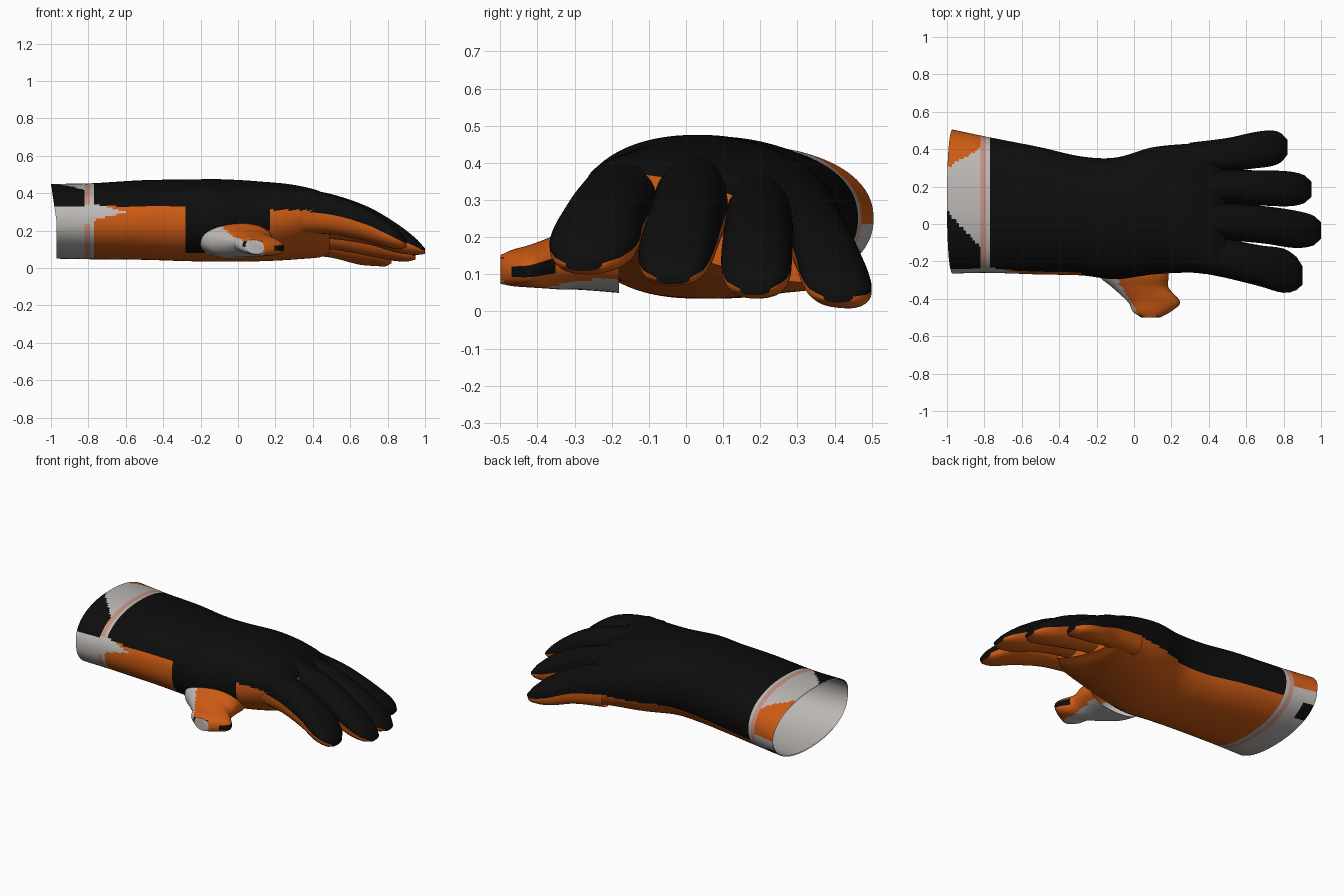
import bpy, bmesh, math

if "Cube" in bpy.data.objects:
    bpy.data.objects.remove(bpy.data.objects["Cube"])

# Colours
def mat(name, rgb):
    m = bpy.data.materials.new(name)
    m.diffuse_color = (*rgb, 1)
    m.use_nodes = True
    m.node_tree.nodes["Principled BSDF"].inputs["Base Color"].default_value = m.diffuse_color
    return m

MATS = [mat("black_fabric", (0.004, 0.004, 0.004)),
        mat("orange_grip", (0.62, 0.105, 0.007)),
        mat("pale_grey", (0.5, 0.48, 0.46)),
        mat("pink_stitch", (0.56, 0.28, 0.22))]
BLACK, ORANGE, GREY, PINK = range(4)


def spline(st, t):
    """Catmull-Rom through stations whose first value is the position."""
    i = max(k for k in range(len(st) - 1) if st[k][0] <= t + 1e-9)
    p1, p2 = st[i], st[i + 1]
    h = p2[0] - p1[0]
    u = (t - p1[0]) / h
    out = []
    for j in range(1, len(p1)):
        d = (p2[j] - p1[j]) / h
        m1 = m2 = d
        if i > 0:
            m1 = (p2[j] - st[i - 1][j]) / (p2[0] - st[i - 1][0])
        if i + 2 < len(st):
            m2 = (st[i + 2][j] - p1[j]) / (st[i + 2][0] - p1[0])
        out.append((2*u**3 - 3*u*u + 1) * p1[j] + (u**3 - 2*u*u + u) * h * m1
                   + (3*u*u - 2*u**3) * p2[j] + (u**3 - u*u) * h * m2)
    return out


def loft(name, st, rule, step=0.015, segs=40, power=2.2, place=None,
         cap_mat=None, flip=False):
    """Skin along stations (t, side, z, half_width, half_height, tilt)."""
    ts = []
    for a, b in zip(st, st[1:]):
        n = max(1, round((b[0] - a[0]) / step))
        ts += [a[0] + (b[0] - a[0]) * k / n for k in range(n)]
    ts.append(st[-1][0])
    bm = bmesh.new()
    rings = []
    for t in ts:
        yc, zc, w, h, tilt = spline(st, t)
        ring = []
        for k in range(segs):
            a = 2 * math.pi * k / segs
            c, s = math.cos(a), math.sin(a)
            y = w * math.copysign(abs(c) ** (2 / power), c)
            z = zc + h * math.copysign(abs(s) ** (2 / power), s) - tilt * y
            p = (t, yc + y, z)
            ring.append(bm.verts.new(place(p) if place else p))
        rings.append(ring)
    for r0, r1 in zip(rings, rings[1:]):
        for k in range(segs):
            n = (k + 1) % segs
            f = bm.faces.new((r0[k], r1[k], r1[n], r0[n]))
            f.material_index = rule(f.calc_center_median(),
                                    math.sin(2 * math.pi * (k + 0.5) / segs))
    if cap_mat is not None:
        bm.faces.new(rings[-1]).material_index = cap_mat
    if cap_mat is not None and not flip:
        bmesh.ops.recalc_face_normals(bm, faces=bm.faces)
    # make the walls face outward (or inward for linings)
    top = max(bm.faces, key=lambda f: f.calc_center_median().z)
    top.normal_update()
    if (top.normal.z > 0) == flip:
        bmesh.ops.reverse_faces(bm, faces=bm.faces)
    me = bpy.data.meshes.new(name)
    bm.to_mesh(me)
    bm.free()
    for m in MATS:
        me.materials.append(m)
    ob = bpy.data.objects.new(name, me)
    bpy.context.collection.objects.link(ob)
    bpy.ops.object.select_all(action='DESELECT')
    ob.select_set(True)
    bpy.context.view_layer.objects.active = ob
    bpy.ops.object.shade_smooth_by_angle(angle=math.radians(50))
    return ob


# Palm and cuff colouring
def palm_rule(c, s):
    x, y, z = c
    if x < -0.82:
        if z > 0.33 and y < 0.07 - (x + 1) * 1.1:
            return BLACK
        if y > 0.3 + (x + 1) * 0.6 and z > 0.24:
            return ORANGE
        if y > 0.38 and z < 0.16 and x < -0.9:
            return BLACK
        return GREY
    if x < -0.79:
        return GREY if y < 0 and 0.24 < z < 0.34 else PINK
    if x < -0.77:
        return GREY
    if y < 0.08:
        if x < -0.6 and y < -0.1 and abs(z - 0.3) < 0.045 * (-0.6 - x) / 0.17:
            return GREY
        edge = 0.33 if x < -0.28 else 0.08 if x < 0 else 0.2 if x < 0.17 else 0.31
    else:
        edge = 0.17
    return BLACK if z > edge and s > -0.85 else ORANGE


def slant(p):
    # cuff rim leans back at the top
    x, y, z = p
    k = max(0, (-0.85 - x) / 0.12)
    return (x - 0.03 * k * max(0, min(1, (z - 0.25) / 0.2)), y, z)


palm = [(-0.97, 0.12, 0.25, 0.385, 0.2, 0),
        (-0.79, 0.103, 0.25, 0.364, 0.203, 0),
        (-0.5, 0.07, 0.257, 0.34, 0.213, 0),
        (-0.28, 0.043, 0.255, 0.318, 0.218, 0),
        (-0.1, 0.03, 0.255, 0.325, 0.22, 0),
        (0.1, 0.07, 0.25, 0.34, 0.213, 0.05),
        (0.3, 0.085, 0.245, 0.345, 0.19, 0.15),
        (0.43, 0.085, 0.235, 0.355, 0.145, 0.27),
        (0.49, 0.085, 0.225, 0.34, 0.1, 0.3)]
loft("palm_and_cuff", palm, palm_rule, step=0.01, segs=120, place=slant,
     cap_mat=ORANGE)

# Thin lining inside the open cuff
lining = [(t, y, z, w - 0.006, h - 0.006, k) for t, y, z, w, h, k in palm[:6]]
loft("cuff_lining", lining, lambda c, s: GREY, step=0.1, segs=40, place=slant,
     flip=True)


# Fingers: black backs, orange undersides
def finger_rule(c, s):
    return BLACK if s > -0.08 else ORANGE


fingers = {
    "index_finger": [(0.3, -0.14, 0.305, 0.11, 0.12, 0), (0.5, -0.185, 0.285, 0.105, 0.105, 0),
                     (0.68, -0.225, 0.235, 0.11, 0.09, 0), (0.8, -0.25, 0.18, 0.118, 0.07, 0),
                     (0.87, -0.265, 0.145, 0.088, 0.045, 0), (0.9, -0.275, 0.13, 0.05, 0.02, 0)],
    "middle_finger": [(0.3, 0.02, 0.29, 0.1, 0.14, 0), (0.5, 0.012, 0.275, 0.1, 0.12, 0),
                      (0.7, -0.005, 0.225, 0.1, 0.1, 0), (0.86, -0.028, 0.155, 0.1, 0.075, 0),
                      (0.96, -0.035, 0.11, 0.08, 0.04, 0), (1.0, -0.035, 0.09, 0.045, 0.015, 0)],
    "ring_finger": [(0.3, 0.195, 0.25, 0.095, 0.14, 0.1), (0.5, 0.197, 0.22, 0.092, 0.12, 0.1),
                    (0.7, 0.192, 0.165, 0.094, 0.1, 0.1), (0.83, 0.188, 0.115, 0.093, 0.075, 0.1),
                    (0.91, 0.186, 0.08, 0.075, 0.045, 0), (0.95, 0.186, 0.06, 0.04, 0.015, 0)],
    "little_finger": [(0.3, 0.35, 0.2, 0.085, 0.12, 0.3), (0.5, 0.37, 0.165, 0.09, 0.105, 0.3),
                      (0.65, 0.395, 0.11, 0.097, 0.085, 0.3), (0.74, 0.405, 0.075, 0.095, 0.06, 0.2),
                      (0.79, 0.408, 0.052, 0.075, 0.042, 0.1), (0.82, 0.41, 0.04, 0.04, 0.015, 0)]}
for name, st in fingers.items():
    loft(name, st, finger_rule, step=0.03, segs=32, power=2.3, cap_mat=BLACK)


# Thumb: built along -y
def thumb_rule(c, s):
    x, y, z = c
    if y < -0.4 and 0.03 < x < 0.13 and 0.115 < z < 0.145:
        return BLACK
    if x > 0.19 and -0.2 < s < 0.2:
        return BLACK
    if s > 0.1 and x > -0.08 + (-0.31 - y) * 0.6:
        return ORANGE
    return ORANGE if x > 0.14 else GREY


thumb = [(0.18, -0.02, 0.15, 0.2, 0.1, 0),
         (0.28, 0.0, 0.148, 0.185, 0.09, 0),
         (0.34, 0.035, 0.135, 0.15, 0.075, 0.05),
         (0.42, 0.108, 0.122, 0.138, 0.055, 0.1),
         (0.47, 0.095, 0.117, 0.1, 0.047, 0.1),
         (0.5, 0.09, 0.113, 0.05, 0.038, 0.1)]
loft("thumb", thumb, thumb_rule, step=0.012, segs=48, cap_mat=GREY,
     place=lambda p: (p[1], -p[0], p[2]))
